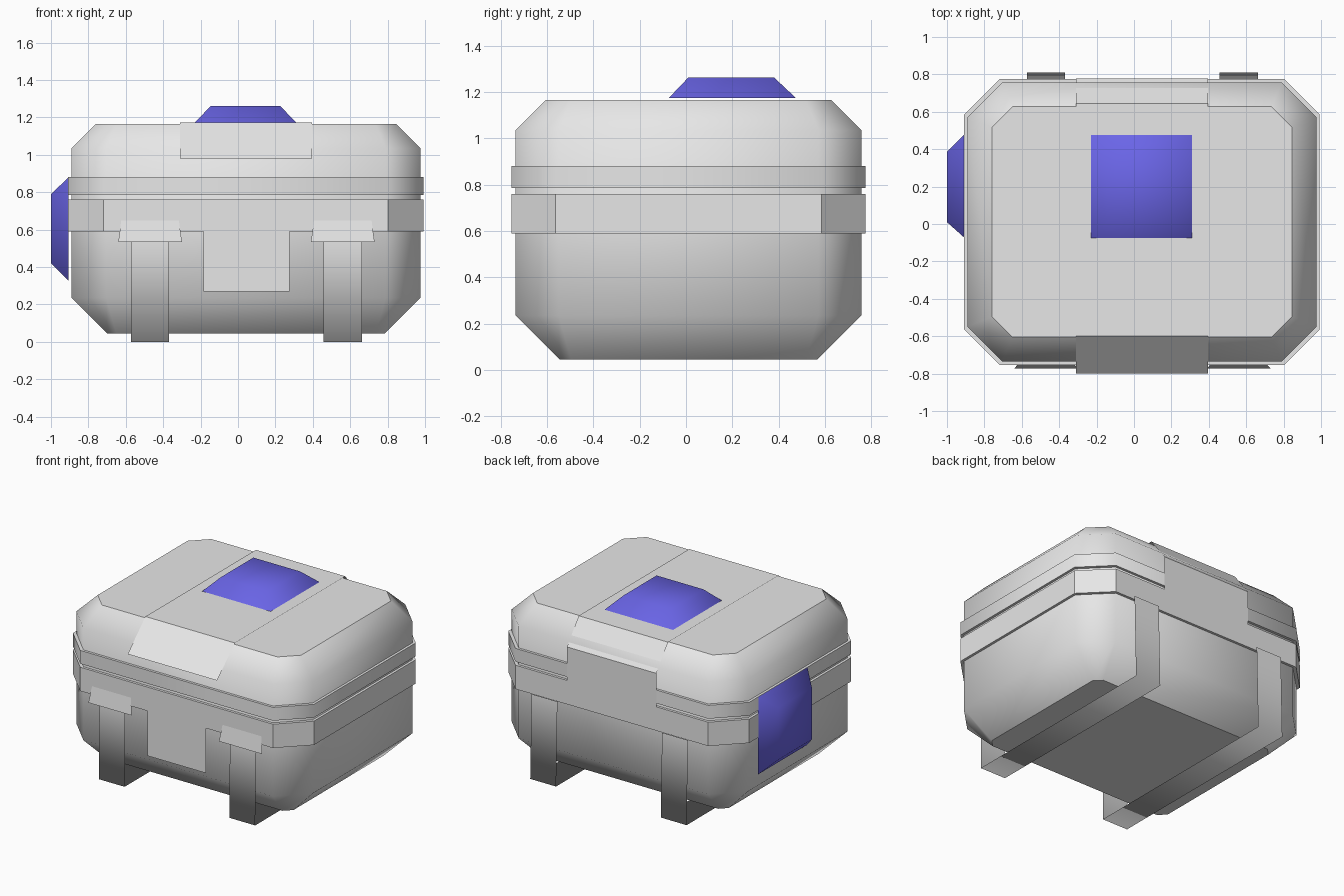
import bpy
import bmesh

cube = bpy.data.objects.get("Cube")
if cube:
    bpy.data.objects.remove(cube, do_unlink=True)


def material(name, rgb):
    mat = bpy.data.materials.new(name)
    mat.use_nodes = True
    mat.diffuse_color = (*rgb, 1)
    mat.node_tree.nodes["Principled BSDF"].inputs["Base Color"].default_value = (*rgb, 1)
    return mat


GREY = material("light grey", (0.8, 0.8, 0.8))
BLUE = material("blue", (0.145, 0.13, 0.8))

# Outer walls of the case
X0, X1, Y0, Y1 = -0.89, 0.975, -0.735, 0.757


def finish(name, bm, mat, smooth):
    mesh = bpy.data.meshes.new(name)
    for f in bm.faces:
        f.smooth = smooth
    bm.to_mesh(mesh)
    bm.free()
    mesh.materials.append(mat)
    obj = bpy.data.objects.new(name, mesh)
    bpy.context.collection.objects.link(obj)
    return obj


def octagon(z, inset, cut):
    """Rectangle with clipped corners, inset from the case walls."""
    a, b, c, d = X0 + inset, X1 - inset, Y0 + inset, Y1 - inset
    return [(a + cut, c, z), (b - cut, c, z), (b, c + cut, z), (b, d - cut, z),
            (b - cut, d, z), (a + cut, d, z), (a, d - cut, z), (a, c + cut, z)]


def loft(name, rings, mat, smooth=True, sharp_caps=True, base=True):
    """Skin a stack of rings and cap the ends."""
    bm = bmesh.new()
    loops = [[bm.verts.new(p) for p in ring] for ring in rings]
    n = len(loops[0])
    for low, high in zip(loops, loops[1:]):
        for i in range(n):
            j = (i + 1) % n
            bm.faces.new((low[i], low[j], high[j], high[i]))
    caps = [bm.faces.new(loops[-1])]
    if base:
        caps.append(bm.faces.new(loops[0][::-1]))
    bmesh.ops.recalc_face_normals(bm, faces=bm.faces[:])
    if sharp_caps:
        for cap in caps:
            for e in cap.edges:
                e.smooth = False
    return finish(name, bm, mat, smooth)


def sheet(name, path, x0, x1, smooth=False, taper=0.0):
    """Thin strip following a (y, z) path; taper narrows its far end."""
    bm = bmesh.new()
    rows = []
    for i, (y, z) in enumerate(path):
        t = taper * i / (len(path) - 1)
        rows.append((bm.verts.new((x0 + t, y, z)), bm.verts.new((x1 - t, y, z))))
    for a, b in zip(rows, rows[1:]):
        bm.faces.new((a[0], a[1], b[1], b[0]))
    return finish(name, bm, GREY, smooth)


# Case body with bevelled top and bottom
loft("case_body", [octagon(0.045, 0.19, 0.05), octagon(0.235, 0, 0.185),
                   octagon(1.035, 0, 0.185), octagon(1.165, 0.13, 0.11)], GREY)

# Rim bands either side of the lid seam
loft("lower_band", [octagon(z, -0.018, 0.19) for z in (0.59, 0.76)], GREY, smooth=False)
loft("upper_band", [octagon(z, -0.018, 0.19) for z in (0.785, 0.88)], GREY)

# Strap over the lid: front flap, top and rear hinge panel
sheet("lid_strap", [(-0.8, 0.98), (-0.6, 1.172), (0.645, 1.172), (0.777, 1.0), (0.777, 0.6)],
      -0.31, 0.395)

# Front tab below the lower band
sheet("front_tab", [(-0.753, 0.27), (-0.753, 0.6)], -0.185, 0.275)

# Foot straps running under the case, with latches at the front
for side, x in (("right", -0.47), ("left", 0.56)):
    sheet(side + "_foot_strap",
          [(0.795, 0.6), (0.81, 0), (-0.752, 0), (-0.745, 0.54)], x - 0.102, x + 0.102, smooth=True)
    sheet(side + "_latch", [(-0.772, 0.535), (-0.754, 0.65)], x - 0.17, x + 0.17, taper=0.016)


# Blue raised pads on the lid and on one side
def rectangle(a, b, c, d):
    return [(a, c), (b, c), (b, d), (a, d)]


pad_base, pad_top = rectangle(-0.23, 0.31, -0.075, 0.475), rectangle(-0.145, 0.225, 0.01, 0.38)
loft("lid_pad", [[(u, v, 1.173) for u, v in pad_base], [(u, v, 1.262) for u, v in pad_top]],
     BLUE, sharp_caps=False, base=False)

pad_base, pad_top = rectangle(-0.075, 0.48, 0.325, 0.88), rectangle(0.01, 0.385, 0.42, 0.79)
loft("side_pad", [[(-0.905, u, v) for u, v in pad_base], [(-1.0, u, v) for u, v in pad_top]],
     BLUE, sharp_caps=False, base=False)
